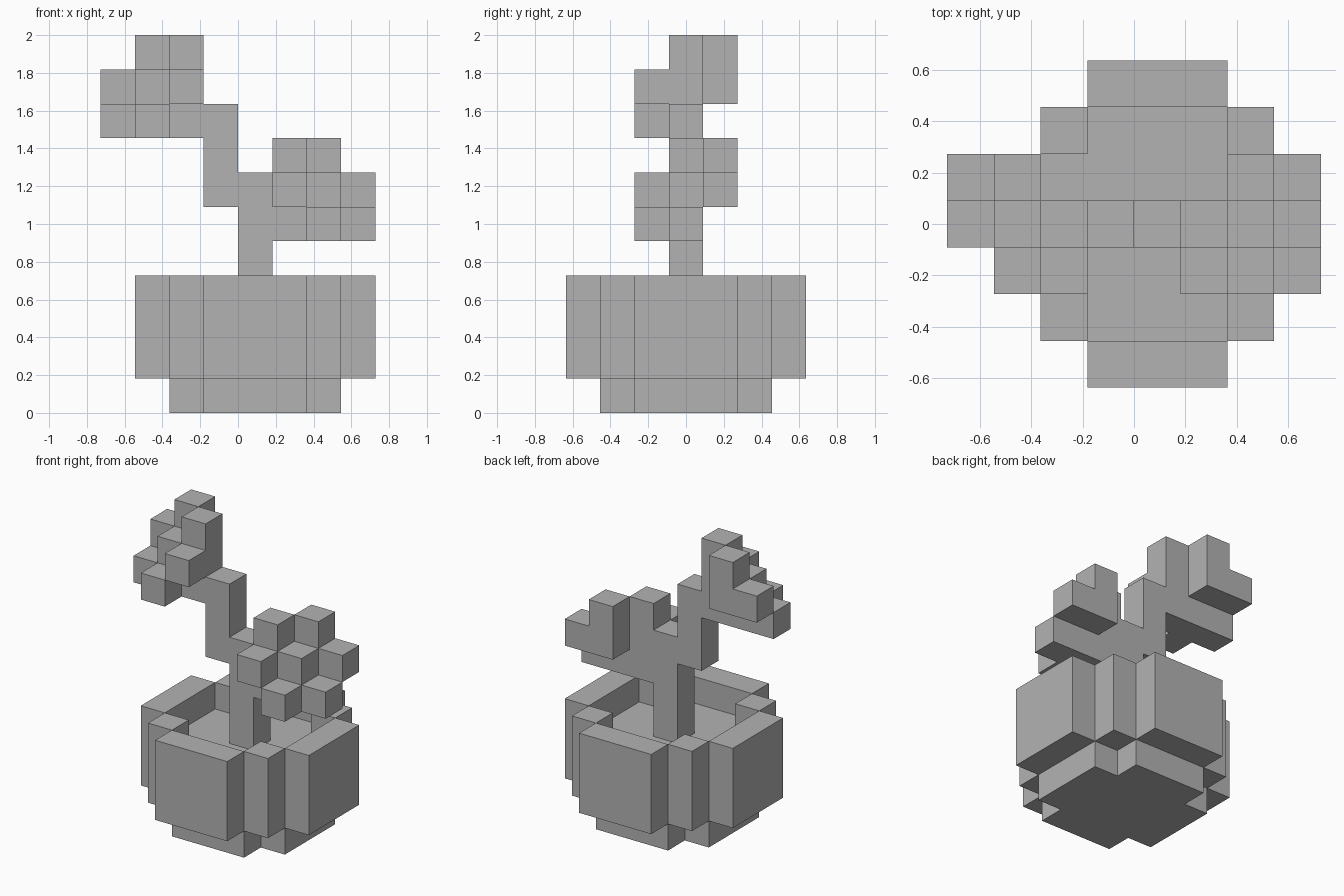
import bpy
import bmesh
from math import radians
from mathutils import Vector

U = 2 / 11  # edge length of one block

cube = bpy.data.objects.get("Cube")
if cube:
    bpy.data.objects.remove(cube, do_unlink=True)

grey = bpy.data.materials.new("stone_grey")
grey.use_nodes = True
grey.diffuse_color = (0.45, 0.45, 0.45, 1)
grey.node_tree.nodes["Principled BSDF"].inputs["Base Color"].default_value = (0.45, 0.45, 0.45, 1)


def disc(radius, corner, z0, z1):
    """Blocks of a round-ish slab: a square with its corners clipped."""
    r = range(-radius, radius + 1)
    return {(i, j, k) for i in r for j in r for k in range(z0, z1)
            if abs(i) + abs(j) <= corner}


def column(i, z0, z1):
    return {(i, 0, k) for k in range(z0, z1)}


def flower_blocks():
    """Hexagonal blossom on a diagonal plane, with the blocks behind it."""
    bloom = {(i, i + k - 8, k) for i in (1, 2, 3) for k in (5, 6, 7)
             if abs(i + k - 8) <= 1}
    backing = {(1, 0, 5), (2, 0, 5), (1, 0, 6), (2, 1, 6)}
    return bloom | backing


def mirrored(blocks, lift):
    return {(-1 - i, j, k + lift) for i, j, k in blocks}


# Pot with a foot and a clipped rim, then soil, stem and two blossoms
inner = disc(2, 3, 1, 4)
low_flower = flower_blocks()
parts = {
    "pot_foot": disc(2, 3, 0, 1),
    "pot_wall": disc(3, 4, 1, 4) - inner,
    "soil": disc(2, 3, 1, 3),
    "stem": column(0, 3, 7) | column(-1, 6, 9),
    "low_flower": low_flower,
    "high_flower": mirrored(low_flower, 3),
}
occupied = set().union(*parts.values())


def build(name, blocks):
    """Make one clean shell from the exposed sides of the blocks."""
    bm = bmesh.new()
    for i, j, k in sorted(blocks):
        centre = Vector((i + 0.5, j, k + 0.5))
        for axis in range(3):
            for sign in (-1, 1):
                step = [0, 0, 0]
                step[axis] = sign
                if (i + step[0], j + step[1], k + step[2]) in occupied:
                    continue
                n = Vector(step)
                a = Vector((step[1], step[2], step[0]))
                b = n.cross(a)
                corners = [centre + (n + s * a + t * b) / 2
                           for s, t in ((-1, -1), (1, -1), (1, 1), (-1, 1))]
                bm.faces.new([bm.verts.new(c * U) for c in corners])
    bmesh.ops.remove_doubles(bm, verts=bm.verts, dist=U / 100)
    bmesh.ops.dissolve_limit(bm, angle_limit=radians(1), verts=bm.verts, edges=bm.edges)
    mesh = bpy.data.meshes.new(name)
    bm.to_mesh(mesh)
    bm.free()
    mesh.materials.append(grey)
    bpy.context.collection.objects.link(bpy.data.objects.new(name, mesh))


for part_name, part_blocks in parts.items():
    build(part_name, part_blocks)
